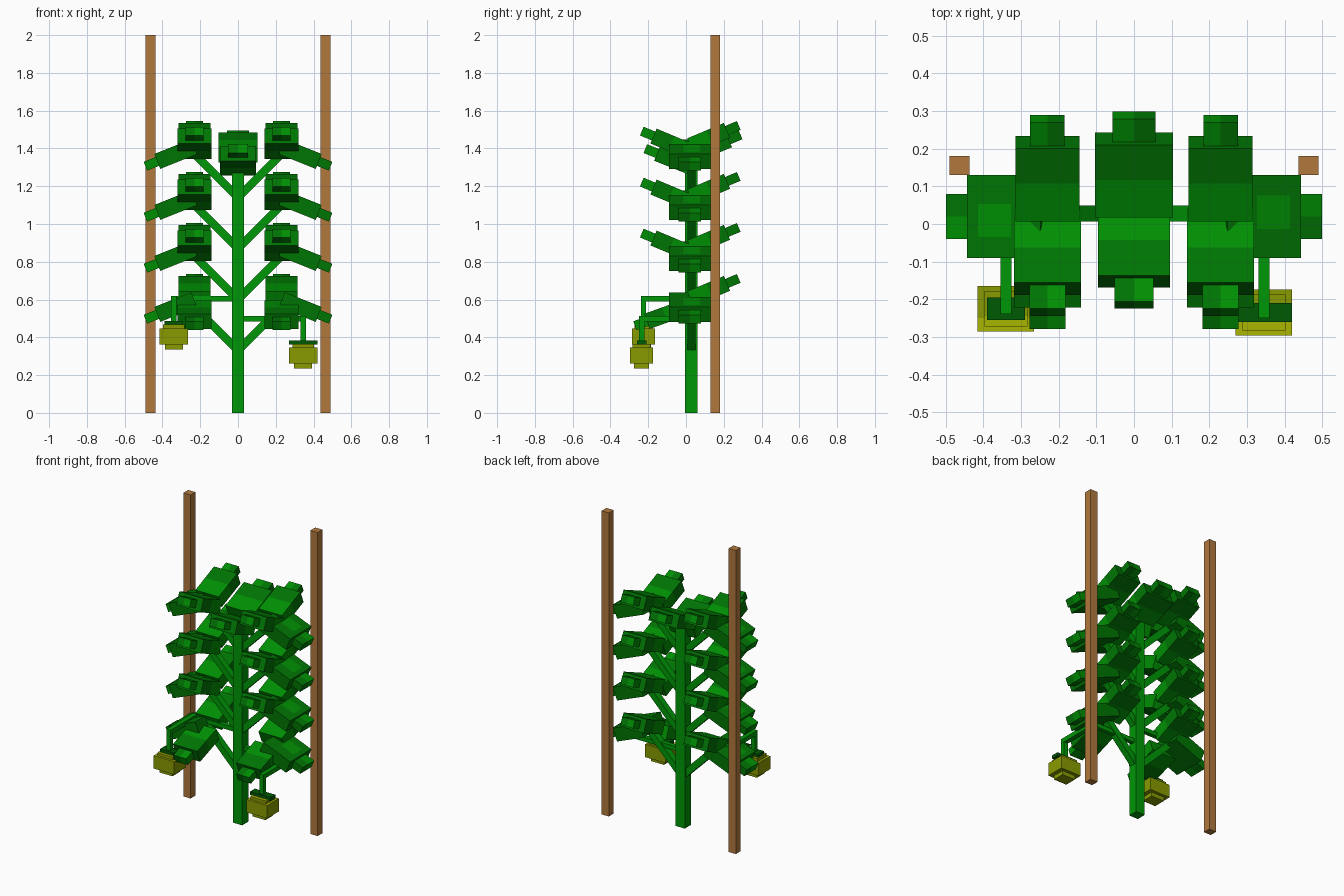
import bpy
import bmesh
from mathutils import Matrix, Vector

if "Cube" in bpy.data.objects:
    bpy.data.objects.remove(bpy.data.objects["Cube"])


def material(name, rgb):
    m = bpy.data.materials.new(name)
    m.diffuse_color = (*rgb, 1)
    m.use_nodes = True
    m.node_tree.nodes["Principled BSDF"].inputs["Base Color"].default_value = m.diffuse_color
    return m


LEAF = material("leaf green", (0.0, 0.178, 0.001))
LEAF_LIGHT = material("light leaf green", (0.0, 0.275, 0.001))
CAP = material("dark cap green", (0.0, 0.10, 0.001))
STEM = material("stem green", (0.0, 0.31, 0.002))
WOOD = material("wood brown", (0.44, 0.19, 0.047))
FRUIT = material("fruit olive", (0.25, 0.33, 0.0))
FRUIT_LIGHT = material("light fruit olive", (0.40, 0.46, 0.0))


def box(name, centre, size, mat, axes=None):
    """Box of the given size; axes optionally gives its (x, y, z) directions."""
    bpy.ops.mesh.primitive_cube_add(size=1)
    o = bpy.context.object
    o.name = name
    rot = Matrix(axes).transposed().to_4x4() if axes else Matrix()
    o.matrix_world = Matrix.Translation(centre) @ rot @ Matrix.Diagonal((*size, 1))
    o.data.materials.append(mat)
    return o


def paint(o, mat, cuts, rule):
    """Slice a box at (axis, offset) cuts and recolour the faces chosen by the rule."""
    o.data.materials.append(mat)
    bm = bmesh.new()
    bm.from_mesh(o.data)
    for axis, offset in cuts:
        normal = Vector((0, 0, 0))
        normal[axis] = 1
        bmesh.ops.bisect_plane(bm, geom=bm.verts[:] + bm.edges[:] + bm.faces[:],
                               plane_co=normal * offset, plane_no=normal)
    for f in bm.faces:
        if rule(f.calc_center_median()):
            f.material_index = 1
    bm.to_mesh(o.data)
    bm.free()


def bar(name, a, b, width, mat):
    """Square bar between two points."""
    a, b = Vector(a), Vector(b)
    d = (b - a).normalized()
    side = Vector((0, 1, 0)) if abs(d.y) < 0.9 else Vector((1, 0, 0))
    return box(name, (a + b) / 2, ((b - a).length, width, width), mat,
               (d, side, d.cross(side)))


def leaf(name, centre, direction, slope, width, tip_width):
    """Thick leaf block with a smaller tip, pointing along direction with a slope."""
    d = Vector((*direction, slope)).normalized()
    side = Vector((-direction[1], direction[0], 0))
    axes = (d, side, d.cross(side))
    c = Vector(centre)
    body = box(name, c, (0.21, width, 0.085), LEAF, axes)
    if direction[0]:
        # pale patch on the upper face of outer leaves
        paint(body, LEAF_LIGHT, ((0, -0.1), (0, 0.35), (1, -0.15), (1, 0.25)),
              lambda p: p.z > 0.4 and -0.1 < p.x < 0.35 and -0.15 < p.y < 0.25)
    else:
        # paler inner half
        paint(body, LEAF_LIGHT, ((0, 0.02),), lambda p: p.x < 0.02)
    tip = box(name + "_tip", c + d * 0.135, (0.075, tip_width, 0.05), LEAF, axes)
    paint(tip, LEAF_LIGHT, ((1, 0),), lambda p: p.y > 0.01)


# Support poles
for s in (-1, 1):
    box("support_pole", (s * 0.463, 0.155, 1), (0.053, 0.05, 2), WOOD)

# Main stalk
box("stalk", (0, 0.028, 0.66), (0.066, 0.064, 1.32), STEM)

# Four tiers of mirrored branches, each ending in three leaves
for k in range(4):
    z = 0.27 * k
    for s in (-1, 1):
        bar("branch", (0, 0.028, 0.33 + z), (s * 0.25, 0.028, 0.58 + z), 0.042, STEM)
        leaf("back_leaf", (s * 0.23, 0.12, 0.645 + z), (0, 1), 0.42, 0.17, 0.092)
        if k:
            leaf("front_leaf", (s * 0.23, -0.075, 0.615 + z), (0, -1), 0.42, 0.178, 0.095)
        else:
            leaf("drooping_front_leaf", (s * 0.23, -0.108, 0.52), (0, -1), -0.36, 0.178, 0.095)
        leaf("outer_leaf", (s * 0.33, 0.02, 0.56 + z), (s, 0), -0.4, 0.22, 0.12)

# Crown leaves
leaf("crown_back_leaf", (0, 0.13, 1.405), (0, 1), 0.42, 0.207, 0.115)
leaf("crown_front_leaf", (0, -0.055, 1.335), (0, -1), 0.4, 0.19, 0.104)

# Two hanging fruits with angled stems and leafy caps
for x, y, z, stem_z, cap in ((-0.34, -0.225, 0.405, 0.605, (0.10, 0.06)),
                             (0.345, -0.235, 0.303, 0.498, (0.15, 0.05))):
    bar("fruit_stem_root", (0, 0.028, stem_z), (x, 0.028, stem_z), 0.028, STEM)
    bar("fruit_stem_arm", (x, 0.04, stem_z), (x, y - 0.014, stem_z), 0.03, STEM)
    bar("fruit_stem_drop", (x, y, stem_z), (x, y, z + 0.06), 0.028, STEM)
    box("fruit_cap", (x, y, z + 0.07), (*cap, 0.022), CAP)
    body = box("fruit_body", (x, y, z), (0.15, 0.122, 0.085), FRUIT)
    # pale front rim on the top of the fruit
    paint(body, FRUIT_LIGHT, ((1, -0.2),), lambda p: p.z > 0.4 and p.y < -0.2)
    top = box("fruit_top", (x, y, z + 0.05), (0.115, 0.095, 0.024), FRUIT)
    paint(top, FRUIT_LIGHT, ((1, -0.2),), lambda p: p.z > 0.4 and p.y < -0.2)
    box("fruit_bottom", (x, y, z - 0.054), (0.095, 0.08, 0.03), FRUIT)
